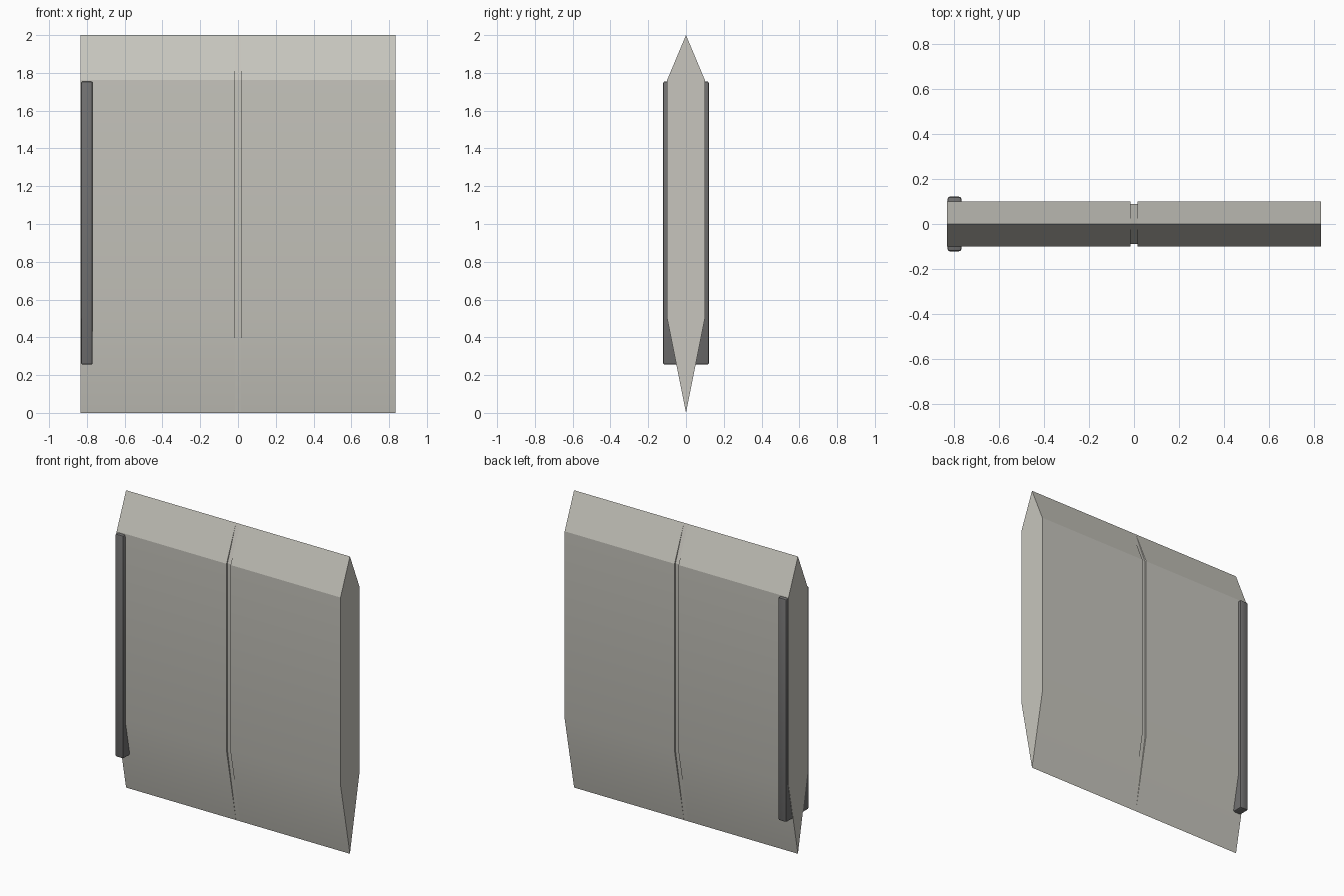
import bpy, bmesh, math

cube = bpy.data.objects.get("Cube")
if cube:
    bpy.data.objects.remove(cube, do_unlink=True)


def material(name, color):
    mat = bpy.data.materials.new(name)
    mat.use_nodes = True
    mat.diffuse_color = color
    bsdf = next(n for n in mat.node_tree.nodes if n.type == 'BSDF_PRINCIPLED')
    bsdf.inputs["Base Color"].default_value = color
    return mat


def add_object(name, bm, mat):
    bmesh.ops.recalc_face_normals(bm, faces=bm.faces)
    mesh = bpy.data.meshes.new(name)
    bm.to_mesh(mesh)
    bm.free()
    mesh.materials.append(mat)
    obj = bpy.data.objects.new(name, mesh)
    bpy.context.collection.objects.link(obj)
    return obj


def smooth(obj, degrees):
    bpy.ops.object.select_all(action='DESELECT')
    obj.select_set(True)
    bpy.context.view_layer.objects.active = obj
    bpy.ops.object.shade_smooth_by_angle(angle=math.radians(degrees))


def extruded_slab(name, x0, x1, half_thickness, mat):
    """Six-sided blade profile in YZ, extruded along X."""
    t = half_thickness
    profile = [(0, 0), (t, 0.5), (t, 1.762), (0, 2), (-t, 1.762), (-t, 0.5)]
    bm = bmesh.new()
    face = bm.faces.new([bm.verts.new((x0, y, z)) for y, z in profile])
    extruded = bmesh.ops.extrude_face_region(bm, geom=[face], use_keep_orig=True)
    verts = [v for v in extruded["geom"] if isinstance(v, bmesh.types.BMVert)]
    bmesh.ops.translate(bm, verts=verts, vec=(x1 - x0, 0, 0))
    obj = add_object(name, bm, mat)
    smooth(obj, 18)
    return obj


stone = material("pale warm grey", (0.57, 0.56, 0.51, 1))
iron = material("dark grey", (0.165, 0.163, 0.163, 1))

# Two panels with a shallow recessed seam between them
HALF_WIDTH, SEAM = 0.833, 0.015
extruded_slab("right_panel", -HALF_WIDTH, -SEAM, 0.1, stone)
extruded_slab("left_panel", SEAM, HALF_WIDTH, 0.1, stone)
extruded_slab("seam_core", -SEAM, SEAM, 0.09, stone)

# Upright edge bar running through the slab, with softened edges
bm = bmesh.new()
bmesh.ops.create_cube(bm, size=1)
bmesh.ops.scale(bm, vec=(0.062, 0.243, 1.5), verts=bm.verts)
bmesh.ops.translate(bm, vec=(-0.8, 0, 1.005), verts=bm.verts)
bmesh.ops.bevel(bm, geom=bm.edges[:], offset=0.01, segments=2,
                profile=0.5, affect='EDGES')
edge_bar = add_object("edge_bar", bm, iron)
smooth(edge_bar, 30)
